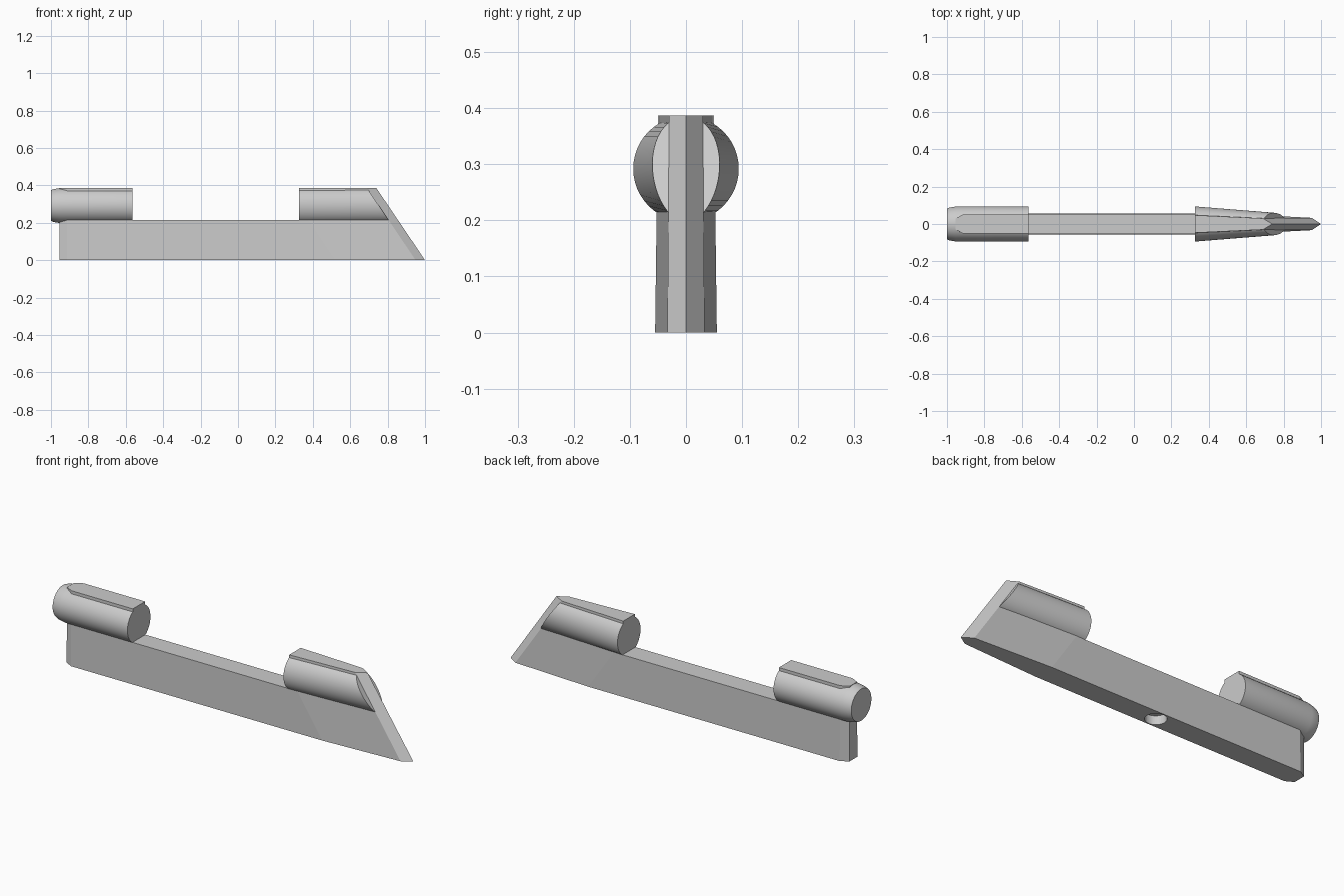
import bpy, bmesh
from math import sin, cos, pi, radians

old = bpy.data.objects.get("Cube")
if old:
    bpy.data.objects.remove(old, do_unlink=True)

grey = bpy.data.materials.new("plain grey")
grey.use_nodes = True
grey.diffuse_color = (0.6, 0.6, 0.6, 1)
grey.node_tree.nodes["Principled BSDF"].inputs["Base Color"].default_value = (0.6, 0.6, 0.6, 1)

TOP, DECK, RAKE = 0.387, 0.215, 0.675    # ridge height, deck height, lean of the bow
AXIS, RADIUS, SIDES = 0.292, 0.094, 48   # tube axis height, radius, facets


def loft(name, rings):
    """Skin a stack of closed rings and cap both ends."""
    bm = bmesh.new()
    loops = [[bm.verts.new(p) for p in ring] for ring in rings]
    n = len(loops[0])
    for a, b in zip(loops, loops[1:]):
        for i in range(n):
            j = (i + 1) % n
            bm.faces.new((a[i], a[j], b[j], b[i]))
    bm.faces.new(loops[0])
    bm.faces.new(loops[-1])
    bmesh.ops.recalc_face_normals(bm, faces=bm.faces)
    mesh = bpy.data.meshes.new(name)
    bm.to_mesh(mesh)
    bm.free()
    mesh.materials.append(grey)
    obj = bpy.data.objects.new(name, mesh)
    bpy.context.collection.objects.link(obj)
    return obj


def activate(obj):
    bpy.ops.object.select_all(action='DESELECT')
    obj.select_set(True)
    bpy.context.view_layer.objects.active = obj


def cut(obj, cutter):
    mod = obj.modifiers.new("cut", 'BOOLEAN')
    mod.operation = 'DIFFERENCE'
    mod.solver = 'EXACT'
    mod.object = cutter
    activate(obj)
    bpy.ops.object.modifier_apply(modifier=mod.name)
    bpy.data.objects.remove(cutter, do_unlink=True)


# Keel: pointed plan whose front half leans back and narrows slightly with height
half = [(-0.955, 0.032), (-0.915, 0.055), (0.52, 0.055), (0.95, 0.033)]
plan = half + [(1.0, 0.0)] + [(x, -y) for x, y in reversed(half)]


def keel_ring(z):
    narrow = 1 - 0.09 * z / TOP
    return [(x - RAKE * z if x > 0 else x, y * narrow, z) for x, y in plan]


keel = loft("keel", [keel_ring(0), keel_ring(TOP)])

# Gap between the two raised ridges
gap = [[(x, y, z) for y, z in ((-0.2, DECK), (0.2, DECK), (0.2, 0.6), (-0.2, 0.6))]
       for x in (-0.565, 0.325)]
cut(keel, loft("gap_cutter", gap))

# Round socket in the underside
socket = [[(-0.126 + 0.05 * cos(2 * pi * i / 32), 0.05 * sin(2 * pi * i / 32), z)
           for i in range(32)] for z in (-0.05, 0.045)]
cut(keel, loft("socket_cutter", socket))


def circle(radius):
    return [(radius * cos(2 * pi * i / SIDES), AXIS + radius * sin(2 * pi * i / SIDES))
            for i in range(SIDES)]


# Rear tube with a rounded tail end
tail = [(-1.0, 0.082), (-0.985, 0.088), (-0.95, RADIUS), (-0.565, RADIUS)]
rear_tube = loft("rear_tube", [[(x, y, z) for y, z in circle(r)] for x, r in tail])

# Front tube, flattening sideways up to the leaning cut behind the bow
start = [(0.325, y, z) for y, z in circle(RADIUS)]
end = []
for y, z in circle(RADIUS):
    x = 0.95 - RAKE * z
    end.append((x, y * (1 - 0.85 * (x - 0.325)), z))
front_tube = loft("front_tube", [start, end])

for tube in (rear_tube, front_tube):
    activate(tube)
    bpy.ops.object.shade_smooth_by_angle(angle=radians(25))
